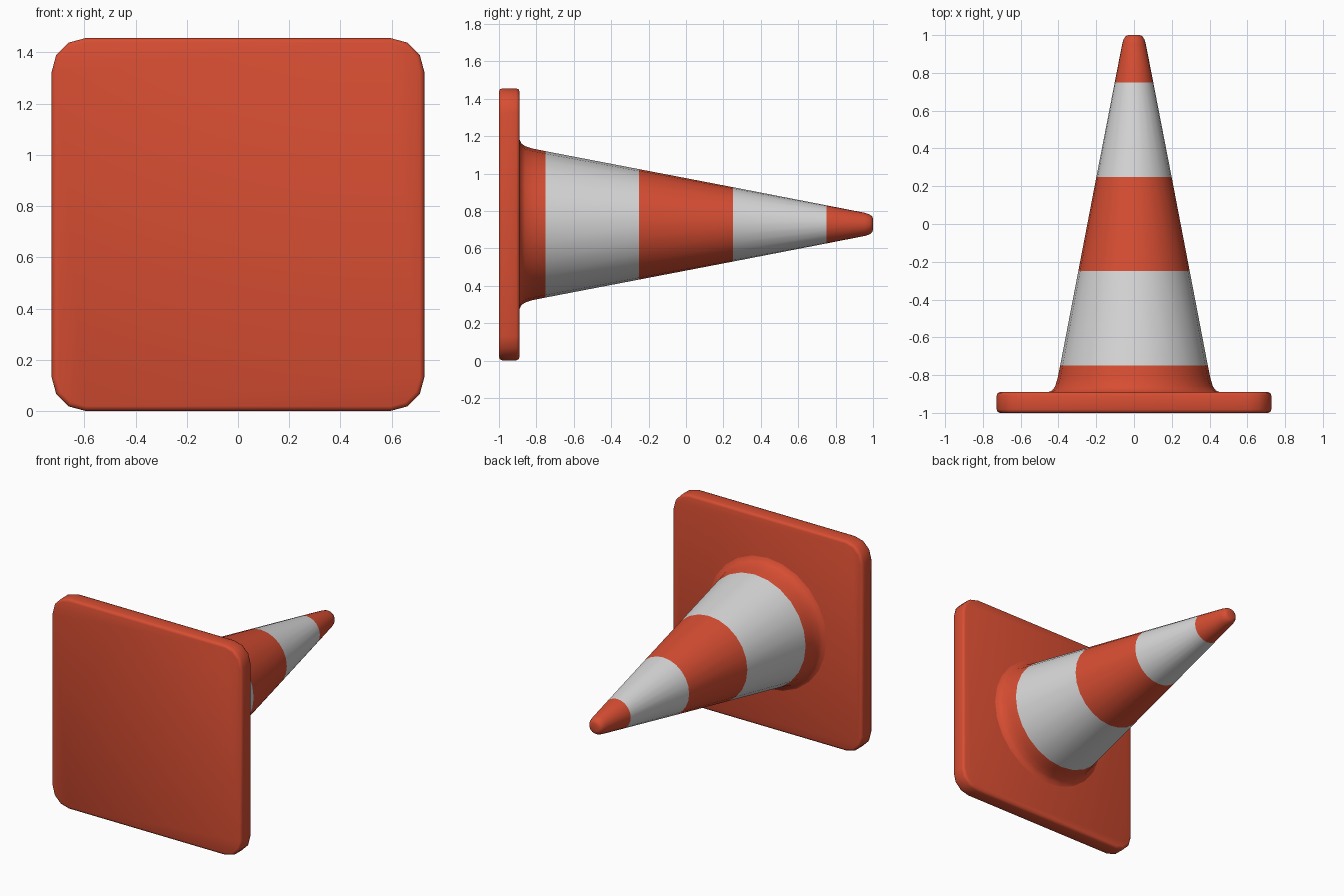
import bpy, bmesh, math

if "Cube" in bpy.data.objects:
    bpy.data.objects.remove(bpy.data.objects["Cube"])

CZ = 0.728      # height of the cone axis
HALF = 0.727    # half width of the base plate
SIDES = 24


def material(name, rgb):
    m = bpy.data.materials.new(name)
    m.diffuse_color = (*rgb, 1)
    m.use_nodes = True
    m.node_tree.nodes["Principled BSDF"].inputs["Base Color"].default_value = m.diffuse_color
    return m


orange = material("orange_red", (0.68, 0.075, 0.032))
white = material("reflective_white", (0.68, 0.68, 0.68))


def finish(bm, name, mats):
    bmesh.ops.recalc_face_normals(bm, faces=bm.faces)
    me = bpy.data.meshes.new(name)
    bm.to_mesh(me)
    bm.free()
    ob = bpy.data.objects.new(name, me)
    bpy.context.collection.objects.link(ob)
    for m in mats:
        me.materials.append(m)
    bpy.ops.object.select_all(action='DESELECT')
    ob.select_set(True)
    bpy.context.view_layer.objects.active = ob
    bpy.ops.object.shade_smooth_by_angle(angle=math.radians(50))
    return ob


# base plate: rounded square, softly bevelled by stacked inset outlines
def outline(bm, y, inset):
    r, ring = 0.13, []
    for k in range(4):
        for s in range(4):
            a = math.pi / 2 * (k + s / 3)
            cx = (HALF - r) * (1 if k in (0, 3) else -1)
            cz = (HALF - r) * (1 if k < 2 else -1)
            ring.append(bm.verts.new((cx + (r - inset) * math.cos(a), y,
                                      CZ + cz + (r - inset) * math.sin(a))))
    return ring


def bridge(bm, a, b):
    n = len(a)
    return [bm.faces.new((a[i], a[(i + 1) % n], b[(i + 1) % n], b[i])) for i in range(n)]


bm = bmesh.new()
steps = [(-1.0, 0.018), (-0.995, 0.005), (-0.982, 0), (-0.908, 0), (-0.895, 0.005), (-0.89, 0.018)]
rings = [outline(bm, y, i) for y, i in steps]
for a, b in zip(rings, rings[1:]):
    bridge(bm, a, b)
bm.faces.new(rings[0])
bm.faces.new(rings[-1])
finish(bm, "base_plate", [orange])

# cone body: lathed profile (y, radius) pointing along +y
profile = [(-0.891, 0.455), (-0.88, 0.432), (-0.86, 0.418), (-0.82, 0.405), (-0.79, 0.399),
           (-0.75, 0.391), (-0.25, 0.295), (0.25, 0.199), (0.75, 0.102),
           (0.955, 0.062), (0.98, 0.054), (0.995, 0.043), (1.0, 0.03)]
bm = bmesh.new()
rings = []
for y, r in profile:
    rings.append([bm.verts.new((r * math.cos(2 * math.pi * i / SIDES), y,
                                CZ + r * math.sin(2 * math.pi * i / SIDES)))
                  for i in range(SIDES)])
for a, b in zip(rings, rings[1:]):
    bridge(bm, a, b)
bm.faces.new(rings[-1])
# white bands by position along the axis
for f in bm.faces:
    y = f.calc_center_median().y
    f.material_index = int(-0.75 < y < -0.25 or 0.25 < y < 0.75)
finish(bm, "cone_body", [orange, white])
